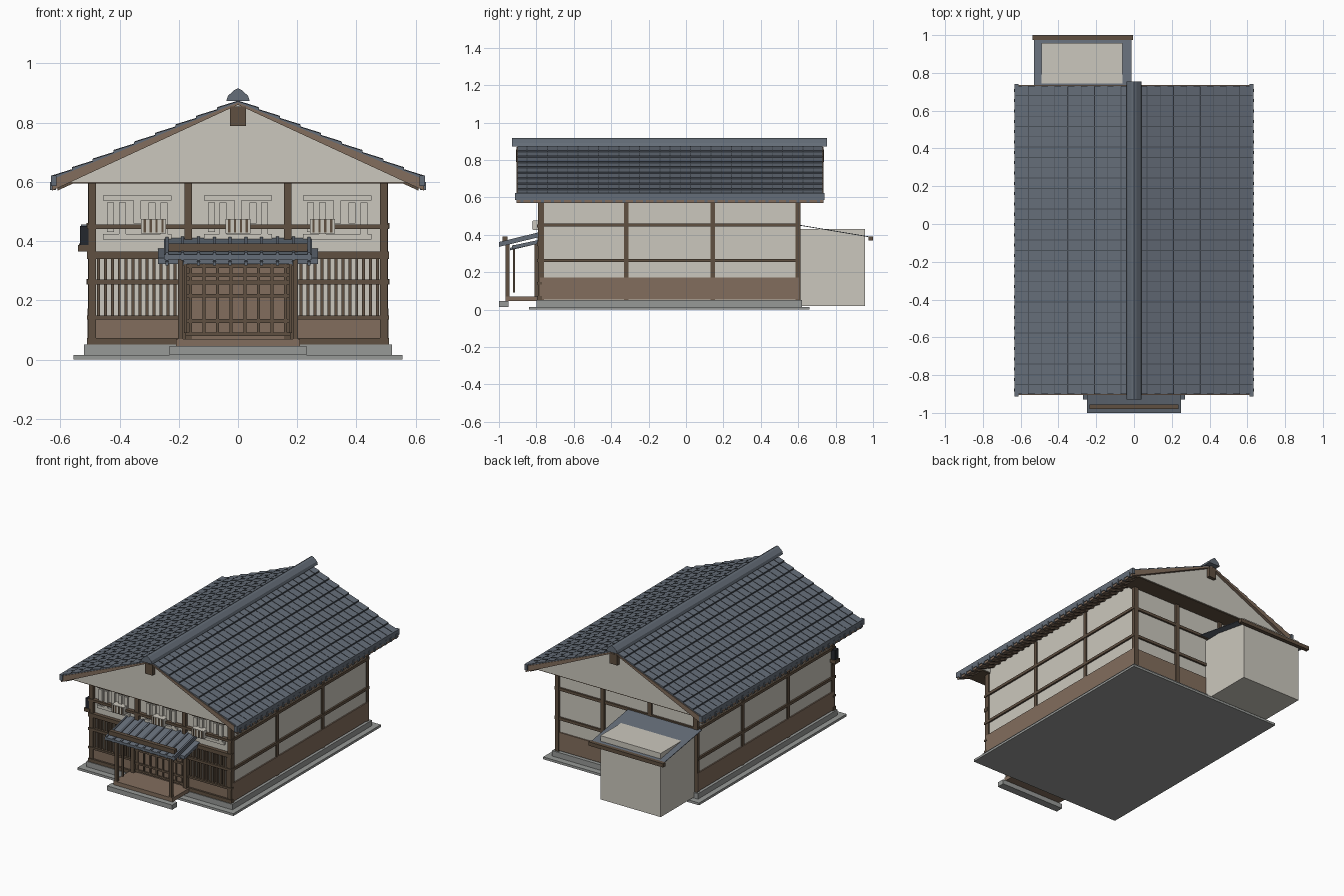
import bpy, bmesh
from mathutils import Vector

cube = bpy.data.objects.get("Cube")
if cube:
    bpy.data.objects.remove(cube, do_unlink=True)


def material(name, r, g, b):
    m = bpy.data.materials.new(name)
    m.use_nodes = True
    m.diffuse_color = (r, g, b, 1)
    m.node_tree.nodes["Principled BSDF"].inputs["Base Color"].default_value = (r, g, b, 1)
    return m


PLASTER = material("cream_plaster", .60, .575, .51)
WOOD = material("warm_wood", .225, .155, .11)
DARK = material("dark_wood", .115, .08, .053)
SLATE = material("slate_tile", .13, .155, .19)
SEAM = material("dark_slate", .065, .077, .095)
STONE = material("grey_stone", .31, .32, .31)
BLACK = material("black_metal", .017, .02, .027)


class Part:
    """One named mesh made of boxes and extruded profiles."""

    def __init__(self, name, mat):
        self.name, self.mat, self.bm = name, mat, bmesh.new()

    def prism(self, pts, axis, a, b):
        # profile is (x, z) when extruded along y, (y, z) when along x
        def place(p, t):
            return Vector((p[0], t, p[1]) if axis == "y" else (t, p[0], p[1]))
        lo = [self.bm.verts.new(place(p, a)) for p in pts]
        hi = [self.bm.verts.new(place(p, b)) for p in pts]
        self.bm.faces.new(lo)
        self.bm.faces.new(hi[::-1])
        for i in range(len(pts)):
            j = (i + 1) % len(pts)
            self.bm.faces.new((lo[j], lo[i], hi[i], hi[j]))
        return self

    def box(self, x0, x1, y0, y1, z0, z1):
        return self.prism([(x0, z0), (x1, z0), (x1, z1), (x0, z1)], "y", y0, y1)

    def done(self):
        bmesh.ops.recalc_face_normals(self.bm, faces=self.bm.faces)
        me = bpy.data.meshes.new(self.name)
        self.bm.to_mesh(me)
        self.bm.free()
        me.materials.append(self.mat)
        ob = bpy.data.objects.new(self.name, me)
        bpy.context.collection.objects.link(ob)
        return ob


X, FRONT, BACK = .5, -.78, .605      # wall planes
R0, R1 = -.905, .735                 # roof ends


def roof_z(x):
    return .87 - .413 * abs(x)


# Stone base and steps
Part("base_slab", STONE).box(-.555, .555, -.84, .66, 0, .015).done()
Part("plinth", STONE).box(-.52, .52, -.80, .62, .015, .05).done()
Part("front_step", STONE).box(-.232, .232, -1, -.95, .015, .045).done()
Part("porch_floor", WOOD).box(-.21, .21, -.965, -.785, .045, .07).done()

# Plaster body rising into the roof
body = [(-X, .05), (X, .05), (X, .628), (0, .862), (-X, .628)]
Part("plaster_walls", PLASTER).prism(body, "y", FRONT + .008, BACK - .008).done()

# Lower boarding on all sides
w = Part("wainscot", WOOD)
for s in (-1, 1):
    w.box(s * .495, s * .508, FRONT, BACK, .055, .172)
    w.box(s * .18, s * .48, FRONT - .004, FRONT + .02, .06, .14)
w.box(-X, X, BACK - .02, BACK, .055, .172)
w.done()

# Timber frame
t = Part("timber_frame", DARK)
for x in (-.492, -.168, .168, .492):
    t.box(x - .013, x + .013, FRONT - .012, FRONT + .015, .05, .6)
    t.box(x - .013, x + .013, BACK - .015, BACK + .006, .05, .6)
for s in (-1, 1):
    for y in (-.772, -.32, .142, .597):
        t.box(s * .49, s * .507, y - .012, y + .012, .05, .62)
    for z in (.262, .452):
        t.box(s * .49, s * .511, FRONT, BACK, z - .009, z + .009)
    for z0, z1 in ((.05, .072), (.135, .148), (.253, .27), (.34, .365)):
        t.box(s * .17, s * .51, FRONT - .016, FRONT + .01, z0, z1)
t.box(-.51, .51, FRONT - .016, FRONT + .01, .44, .456)
t.box(-.2, .2, FRONT - .016, FRONT + .01, .34, .365)
for z in (.262, .452):
    t.box(-.51, .51, BACK - .01, BACK + .004, z - .009, z + .009)
t.done()

# Lattice windows beside the door
bars = Part("window_bars", DARK)
for s in (-1, 1):
    for i in range(12):
        x = s * (.213 + i * .0235)
        bars.box(x - .005, x + .005, FRONT - .008, FRONT + .01, .14, .35)
bars.done()

# Raised plaster fretwork and little barred vents above
fret = Part("plaster_fretwork", PLASTER)
vent = Part("vent_boxes", PLASTER)
slats = Part("vent_slats", DARK)
for cx, vx in ((-.34, -.285), (0, 0), (.335, .285)):
    y0, y1 = FRONT - .006, FRONT + .02
    for z in (.415, .545):
        fret.box(cx - .115, cx + .115, y0, y1, z - .009, z + .009)
    for dx, z0, z1 in ((-.05, .42, .53), (0, .46, .545), (.05, .46, .53), (-.09, .43, .53), (.09, .42, .53)):
        fret.box(cx + dx - .012, cx + dx + .012, y0, y1, z0, z1)
    vent.box(vx - .042, vx + .042, FRONT - .038, FRONT + .01, .425, .475)
    for k in range(4):
        x = vx - .03 + k * .02
        slats.box(x - .004, x + .004, FRONT - .042, FRONT - .03, .428, .473)
for p in (fret, vent, slats):
    p.done()

# Sliding door
Part("door_panel", WOOD).box(-.185, .185, FRONT - .01, FRONT + .01, .07, .34).done()
d = Part("door_lattice", DARK)
for i in range(8):
    x = -.16 + i * .32 / 7
    d.box(x - .005, x + .005, FRONT - .018, FRONT, .08, .335)
for z in (.085, .13, .215, .26, .285, .315):
    d.box(-.18, .18, FRONT - .018, FRONT, z - .006, z + .006)
for s in (-1, 1):
    d.box(s * .175, s * .2, FRONT - .03, FRONT, .05, .36)
d.done()

# Porch posts and beams
p = Part("porch_posts", DARK)
for s in (-1, 1):
    p.box(s * .185, s * .202, -.965, -.945, .07, .365)
    p.box(s * .172, s * .182, -.925, -.915, .09, .345)
p.box(-.235, .235, -.98, -.955, .365, .392)
p.box(-.21, .21, -.925, -.905, .325, .345)
p.done()

# Two-tier porch roof with rounded-tile ribs
pr = Part("porch_roof", SLATE)
pr.prism([(-1, .338), (-.775, .392), (-.775, .41), (-1, .354)], "x", -.25, .25)
pr.prism([(-.93, .322), (-.775, .355), (-.775, .375), (-.93, .342)], "x", -.27, .27)
for i in range(10):
    x = -.24 + i * .48 / 9
    pr.prism([(-1.0, .335), (-.775, .39), (-.775, .416), (-1.0, .361)], "x", x - .005, x + .005)
    pr.prism([(-.94, .317), (-.8, .35), (-.8, .36), (-.94, .33)], "x", x - .005, x + .005)
pr.done()

# Gable panels with timber soffits and hanging blocks
gable = Part("gable_panels", PLASTER)
soffit = Part("gable_soffits", DARK)
pend = Part("gable_pendants", DARK)
for y0, y1 in ((R0 + .02, FRONT + .03), (BACK - .03, R1 - .02)):
    gable.prism([(-.568, .6), (.568, .6), (0, .864)], "y", y0, y1)
    soffit.box(-.56, .56, y0 + .003, y1 - .003, .594, .6)
for y in (R0 - .003, R1 - .022):
    pend.box(-.027, .027, y, y + .025, .788, .855)
for q in (gable, soffit, pend):
    q.done()

# Main roof: timber deck, stepped tile courses, seams, eaves
deck = Part("roof_deck", WOOD)
tiles = Part("roof_tiles", SLATE)
seams = Part("roof_seams", SEAM)
eaves = Part("eave_tiles", SLATE)
rafters = Part("rafters", DARK)
COURSES, COLUMNS = 9, 30
for s in (-1, 1):
    deck.prism([(0, .868), (s * .628, .608), (s * .628, .57), (0, .86)], "y", R0, R1)
    for i in range(COURSES):
        a, b = .63 * i / COURSES, .63 * (i + 1) / COURSES
        tiles.prism([(s * a, roof_z(a) - .004), (s * a, roof_z(a) + .002),
                     (s * b, roof_z(b) + .009), (s * b, roof_z(b) - .004)], "y", R0 + .005, R1 - .005)
        seams.prism([(s * (b - .003), roof_z(b)), (s * (b - .003), roof_z(b) + .0105),
                     (s * (b + .001), roof_z(b) + .0095), (s * (b + .001), roof_z(b))], "y", R0 + .006, R1 - .006)
        for k in range(1, COLUMNS):
            y = R0 + k * (R1 - R0) / COLUMNS
            seams.prism([(s * a, roof_z(a)), (s * a, roof_z(a) + .004),
                         (s * b, roof_z(b) + .011), (s * b, roof_z(b))], "y", y - .002, y + .002)
    eaves.box(s * .612, s * .632, R0 - .008, R1 + .006, .585, .622)
    for k in range(COLUMNS):
        y = R0 + (k + .5) * (R1 - R0) / COLUMNS
        eaves.box(s * .615, s * .634, y - .008, y + .008, .572, .6)
        rafters.prism([(s * .5, .62), (s * .61, .57), (s * .61, .585), (s * .5, .64)], "y", y - .006, y + .006)
for q in (deck, tiles, seams, eaves, rafters):
    q.done()

# Ridge cap
ridge = [(-.04, .872), (.04, .872), (.034, .89), (.012, .91), (0, .916), (-.012, .91), (-.034, .89)]
Part("ridge_cap", SLATE).prism(ridge, "y", -.93, .755).done()

# Rear annex with lean-to roof passing through its top
Part("annex", PLASTER).box(-.49, -.06, BACK - .01, .957, .02, .43).done()
Part("annex_roof", SLATE).prism([(BACK - .01, .455), (.985, .39), (.985, .386), (BACK - .01, .451)],
                                "x", -.53, -.012).done()
Part("annex_fascia", DARK).box(-.537, -.005, .975, 1, .368, .392).done()

# Wall lamp on the front corner
Part("lamp", BLACK).box(-.533, -.505, -.79, -.755, .387, .45).done()
Part("lamp_bracket", DARK).box(-.54, -.5, -.795, -.75, .365, .387).done()
